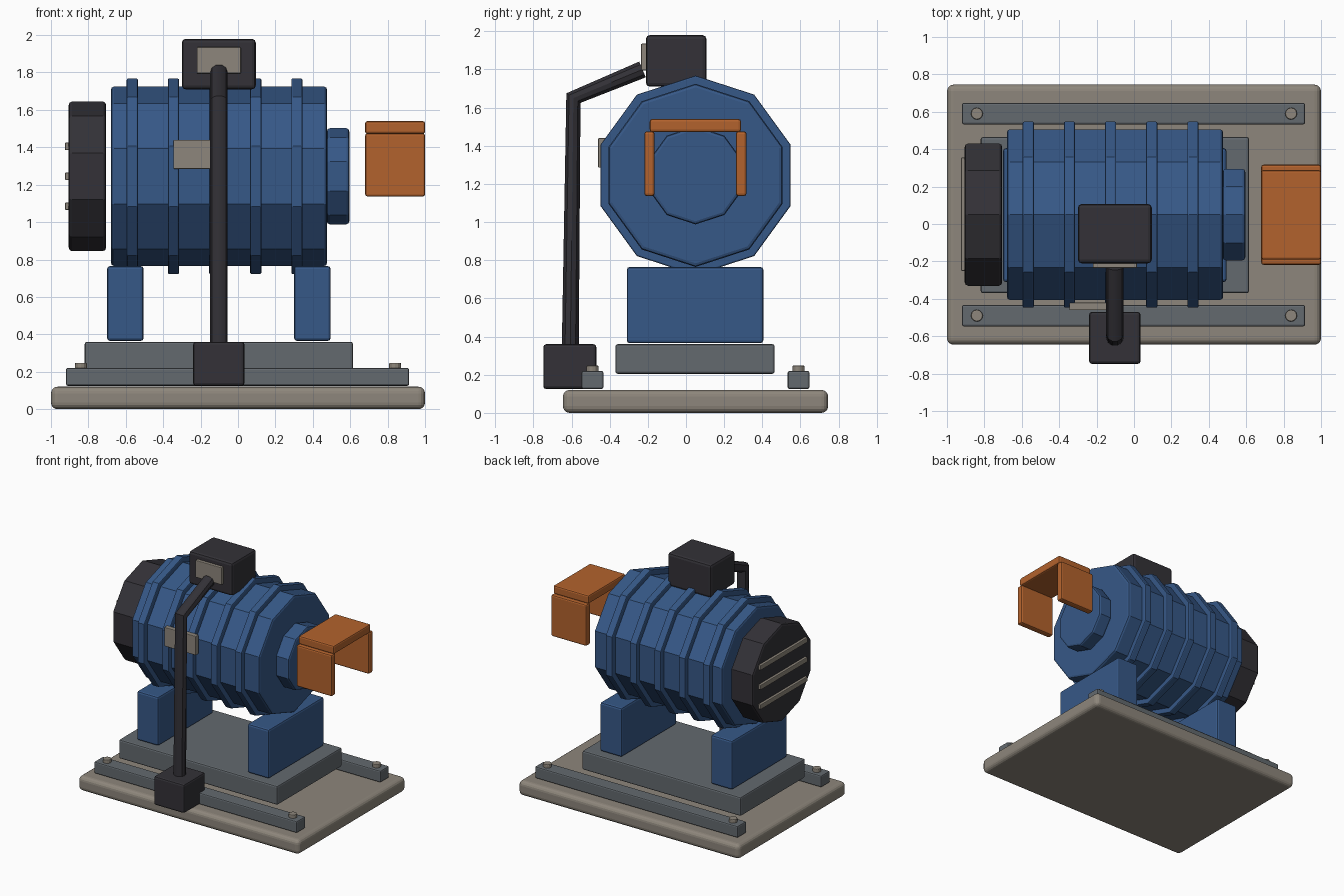
import bpy, bmesh
from math import radians, pi
from mathutils import Matrix

cube = bpy.data.objects.get("Cube")
if cube:
    bpy.data.objects.remove(cube, do_unlink=True)


def material(name, rgb):
    m = bpy.data.materials.new(name)
    m.use_nodes = True
    m.diffuse_color = (*rgb, 1)
    bsdf = m.node_tree.nodes["Principled BSDF"]
    bsdf.inputs["Base Color"].default_value = (*rgb, 1)
    bsdf.inputs["Roughness"].default_value = 0.6
    return m


BLUE = material("motor blue", (0.037, 0.098, 0.245))
DARK = material("charcoal", (0.033, 0.031, 0.038))
STONE = material("warm grey", (0.27, 0.24, 0.20))
STEEL = material("steel grey", (0.125, 0.142, 0.158))
ORANGE = material("guard orange", (0.45, 0.123, 0.026))


def finish(name, bm, mat, bevel, segments=2):
    """Turn a bmesh into an object with softened rims."""
    mesh = bpy.data.meshes.new(name)
    bmesh.ops.recalc_face_normals(bm, faces=bm.faces)
    bm.to_mesh(mesh)
    bm.free()
    mesh.materials.append(mat)
    ob = bpy.data.objects.new(name, mesh)
    bpy.context.collection.objects.link(ob)
    if bevel:
        mod = ob.modifiers.new("soft edges", "BEVEL")
        mod.width = bevel
        mod.segments = segments
        mod.limit_method = "ANGLE"
        mod.angle_limit = radians(50)
    return ob


def box(name, x, y, z, mat, bevel=0.012, segments=2):
    """Box given by its (low, high) range on each axis."""
    bm = bmesh.new()
    spans = (x, y, z)
    mid = [(a + b) / 2 for a, b in spans]
    size = [b - a for a, b in spans]
    bmesh.ops.create_cube(bm, size=1, matrix=Matrix.Translation(mid) @ Matrix.Diagonal((*size, 1)))
    return finish(name, bm, mat, bevel, segments)


AXIS_Y, AXIS_Z = 0.05, 1.245


def drum(name, x, radius, mat, bevel):
    """Ten-sided disc on the motor axis, flat side up."""
    bm = bmesh.new()
    place = Matrix.Translation(((x[0] + x[1]) / 2, AXIS_Y, AXIS_Z))
    turn = Matrix.Rotation(pi / 2, 4, "Y") @ Matrix.Rotation(pi / 2, 4, "Z")
    bmesh.ops.create_cone(bm, cap_ends=True, segments=10, radius1=radius, radius2=radius,
                          depth=x[1] - x[0], matrix=place @ turn)
    return finish(name, bm, mat, bevel)


# Base, plinth, rails and bolts
box("base_plate", (-1, 1), (-0.645, 0.745), (0, 0.12), STONE, 0.035, 4)
box("plinth", (-0.82, 0.615), (-0.37, 0.465), (0.205, 0.36), STEEL)
for side, y in (("front", -0.49), ("back", 0.59)):
    box(side + "_rail", (-0.92, 0.915), (y - 0.057, y + 0.057), (0.125, 0.22), STEEL, 0.01)
    for end, x in (("right", -0.84), ("left", 0.84)):
        bm = bmesh.new()
        bmesh.ops.create_cone(bm, cap_ends=True, segments=12, radius1=0.032, radius2=0.032,
                              depth=0.04, matrix=Matrix.Translation((x, y, 0.228)))
        finish(f"{side}_{end}_bolt", bm, STONE, 0.006)

# Feet
for end, x in (("right", -0.7), ("left", 0.3)):
    box(end + "_foot", (x, x + 0.195), (-0.31, 0.405), (0.365, 0.765), BLUE, 0.015)

# Motor body, cooling ribs and end pieces
drum("motor_body", (-0.68, 0.477), 0.48, BLUE, 0.018)
for i in range(5):
    x = -0.565 + 0.22 * i
    drum(f"rib_{i + 1}", (x - 0.03, x + 0.03), 0.523, BLUE, 0.008)
drum("shaft_collar", (0.475, 0.595), 0.257, BLUE, 0.016)
drum("fan_cover", (-0.905, -0.705), 0.4, DARK, 0.018)
for i in range(3):
    z = 1.085 + 0.16 * i
    box(f"vent_slat_{i + 1}", (-0.925, -0.89), (-0.25, 0.355), (z - 0.02, z + 0.02), STONE, 0.005)

# Coupling guard
GUARD_X = (0.68, 1.0)
box("guard_top", GUARD_X, (-0.19, 0.288), (1.472, 1.54), ORANGE)
box("guard_front", GUARD_X, (-0.218, -0.165), (1.137, 1.475), ORANGE)
box("guard_back", GUARD_X, (0.262, 0.317), (1.137, 1.475), ORANGE)

# Terminal box, plates and switch box
box("terminal_box", (-0.3, 0.095), (-0.21, 0.107), (1.71, 1.98), DARK, 0.02)
box("terminal_plate", (-0.22, 0.015), (-0.235, -0.2), (1.795, 1.935), STONE, 0.004)
box("rating_plate", (-0.345, -0.06), (-0.46, -0.42), (1.285, 1.44), STONE, 0.004)
box("switch_box", (-0.24, 0.035), (-0.748, -0.47), (0.125, 0.36), DARK, 0.015)

# Conduit from the switch box up to the terminal box
curve = bpy.data.curves.new("conduit", "CURVE")
curve.dimensions = "3D"
curve.bevel_depth = 0.047
curve.bevel_resolution = 3
curve.use_fill_caps = True
path = [(-0.607, 0.3), (-0.59, 1.65), (-0.228, 1.80)]
spline = curve.splines.new("POLY")
spline.points.add(len(path) - 1)
for point, (y, z) in zip(spline.points, path):
    point.co = (-0.102, y, z, 1)
spline.use_smooth = True
curve.materials.append(DARK)
conduit = bpy.data.objects.new("conduit", curve)
bpy.context.collection.objects.link(conduit)

# Convert the conduit to a mesh and smooth it with sharp ends
bpy.ops.object.select_all(action="DESELECT")
conduit.select_set(True)
bpy.context.view_layer.objects.active = conduit
bpy.ops.object.convert(target="MESH")
bpy.ops.object.shade_smooth_by_angle(angle=radians(35))
